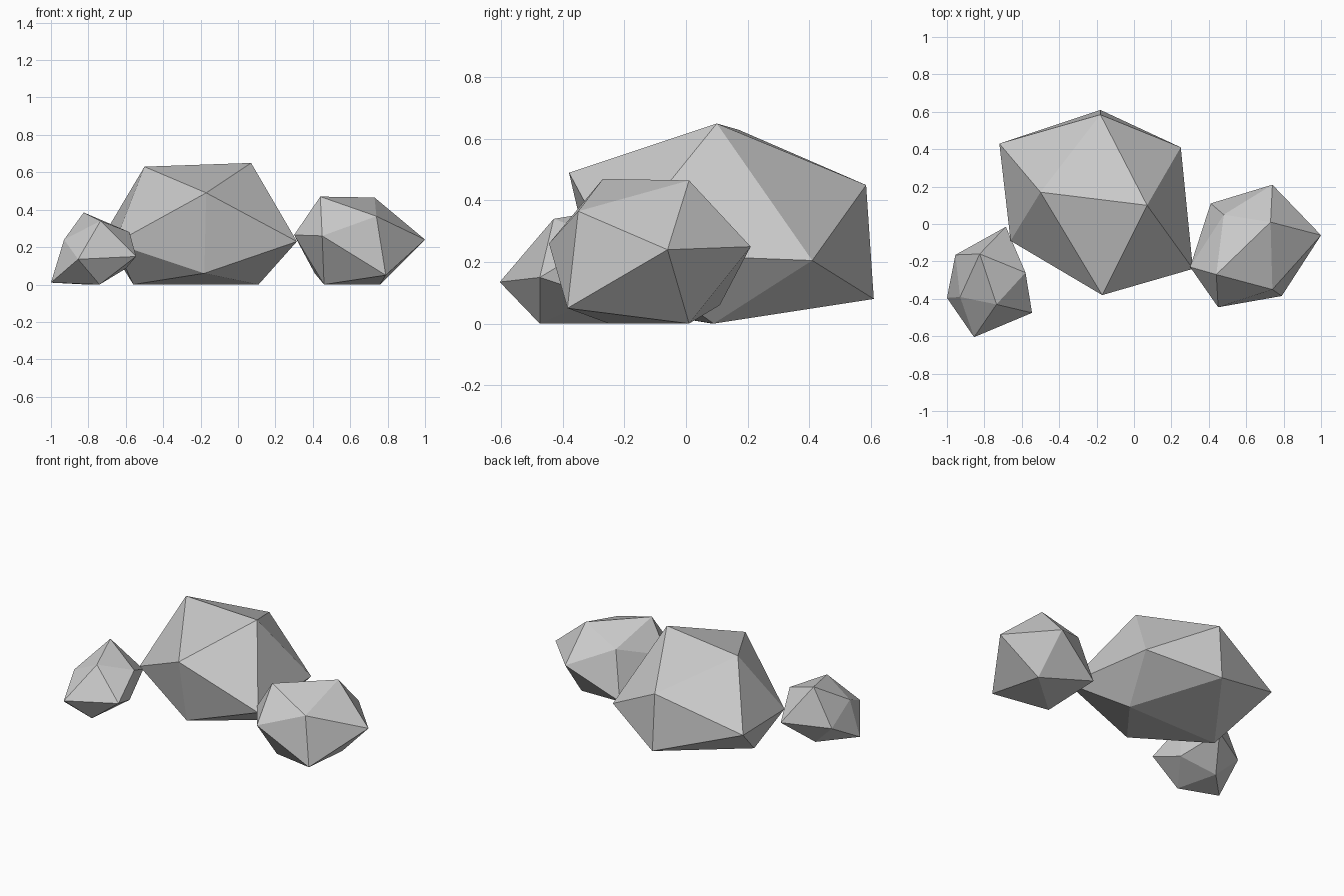
import bpy
import bmesh
from mathutils import Vector

cube = bpy.data.objects.get("Cube")
if cube:
    bpy.data.objects.remove(cube, do_unlink=True)

# Single flat stone colour
stone = bpy.data.materials.new("stone_grey")
stone.use_nodes = True
colour = (0.6, 0.6, 0.6, 1)
stone.diffuse_color = colour
shader = next(n for n in stone.node_tree.nodes if n.type == "BSDF_PRINCIPLED")
shader.inputs["Base Color"].default_value = colour
shader.inputs["Roughness"].default_value = 0.9


def boulder(name, corners):
    """Wrap a faceted, flat-shaded stone around its corners (in hundredths)."""
    bm = bmesh.new()
    for corner in corners:
        bm.verts.new(Vector(corner) / 100)
    hull = bmesh.ops.convex_hull(bm, input=bm.verts[:])
    loose = [v for v in bm.verts if not v.link_faces]
    bmesh.ops.delete(bm, geom=loose, context="VERTS")
    bmesh.ops.recalc_face_normals(bm, faces=bm.faces[:])
    mesh = bpy.data.meshes.new(name)
    bm.to_mesh(mesh)
    bm.free()
    mesh.materials.append(stone)
    rock = bpy.data.objects.new(name, mesh)
    bpy.context.collection.objects.link(rock)
    return rock


# Large middle boulder: crown, girdle, base
boulder("large_boulder", [
    (-50, 17, 63), (7, 10, 65), (-17, -38, 49), (-18, 58.5, 45),
    (-72, 43, 26), (25, 41, 20.5), (-66, -9, 22), (31.5, -24, 23),
    (-18, -28, 6), (-18, 61, 8), (-56, 8.5, 0), (11, 9, 0),
])

# Medium boulder on the +x side
boulder("medium_boulder", [
    (73, 1, 46.5), (44, -27, 47), (74, -35, 36.5), (48, 5, 36.5),
    (100, -6, 24), (74, 21, 25), (45, -44.5, 26), (30, -23, 26.5),
    (79, -38.5, 5), (41, 11, 6), (76, 1, 0), (46, -25, 0),
])

# Small boulder on the -x side
boulder("small_boulder", [
    (-82.5, -16, 38.5), (-73.5, -43, 34), (-58, -26, 28), (-93, -39, 24),
    (-68.5, -1.5, 16.5), (-95.5, -16.5, 14), (-54.5, -47.5, 15),
    (-85.5, -60.5, 13.5), (-60, -28, 8.5), (-100, -39.5, 1),
    (-74, -47.5, 0), (-81, -20, 0),
])
